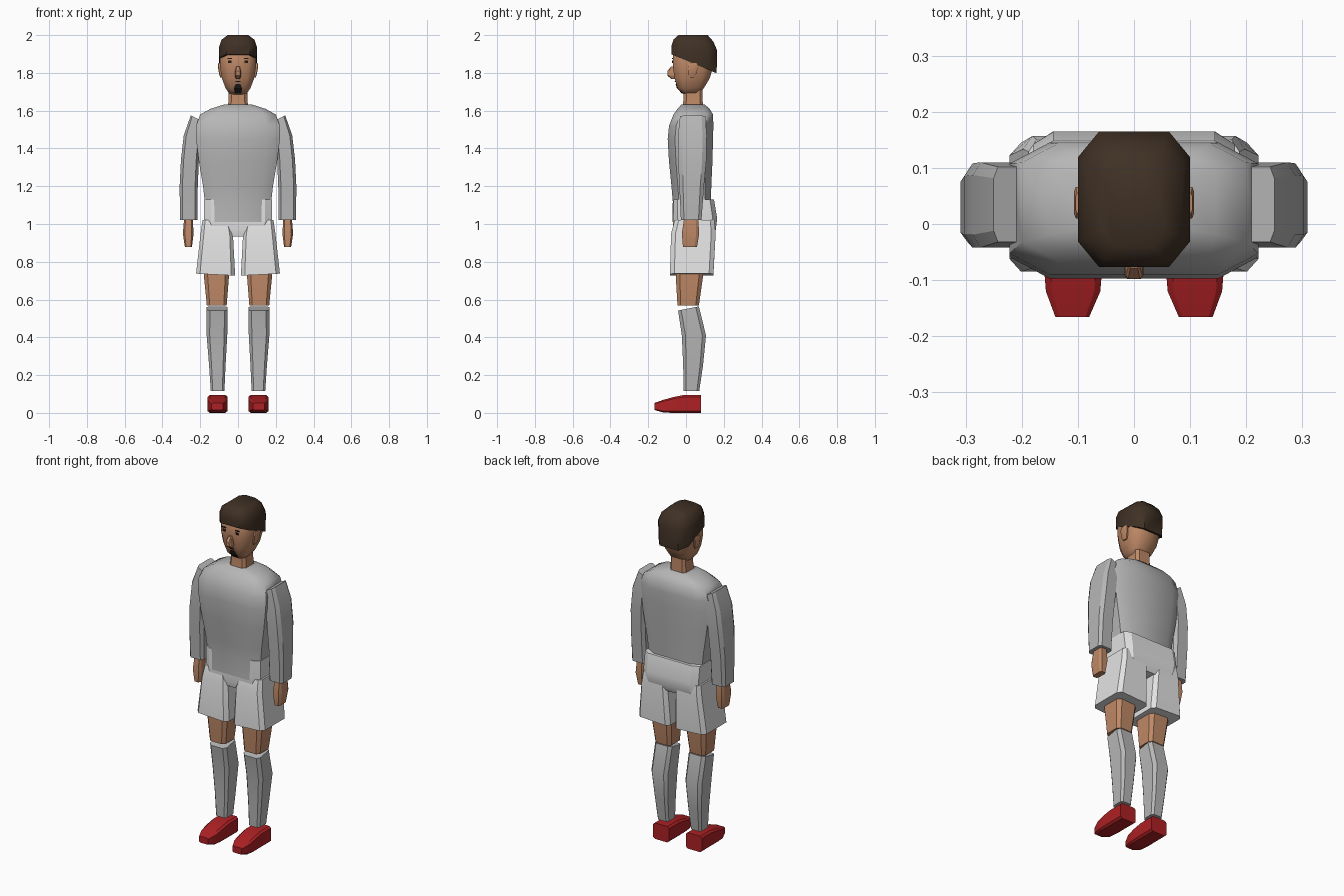
import bpy, bmesh, math


def material(name, rgb):
    m = bpy.data.materials.new(name)
    m.diffuse_color = (*rgb, 1)
    return m


SKIN = material("skin", (0.52, 0.25, 0.135))
HAIR = material("dark_brown", (0.05, 0.03, 0.018))
SHIRT = material("shirt_grey", (0.47, 0.47, 0.47))
SHORTS = material("shorts_light_grey", (0.76, 0.76, 0.76))
RED = material("shoe_red", (0.42, 0.015, 0.018))
BLACK = material("near_black", (0.012, 0.01, 0.008))


def loft(name, mat, rings, cut=0.3, side=1, along_y=False, smooth=25):
    """Join eight-sided rings (h, x0, x1, d0, d1, tilt_x, tilt_d) and cap the ends."""
    bm = bmesh.new()
    loops = []
    for ring in rings:
        h, x0, x1, d0, d1 = ring[:5]
        tx, td = ring[5:] if len(ring) > 5 else (0, 0)
        cx, cd, hx, hd = (x0 + x1) / 2, (d0 + d1) / 2, (x1 - x0) / 2, (d1 - d0) / 2
        k = 1 - cut
        outline = [(k, -1), (1, -k), (1, k), (k, 1), (-k, 1), (-1, k), (-1, -k), (-k, -1)]
        loop = []
        for u, v in outline:
            x, d, z = cx + u * hx, cd + v * hd, h + tx * u * hx + td * v * hd
            loop.append(bm.verts.new((side * x, z, d) if along_y else (side * x, d, z)))
        loops.append(loop)
    for a, b in zip(loops, loops[1:]):
        for i in range(8):
            j = (i + 1) % 8
            bm.faces.new((a[i], a[j], b[j], b[i]))
    bm.faces.new(loops[0])
    bm.faces.new(loops[-1])
    bmesh.ops.recalc_face_normals(bm, faces=bm.faces)
    me = bpy.data.meshes.new(name)
    bm.to_mesh(me)
    bm.free()
    ob = bpy.data.objects.new(name, me)
    bpy.context.collection.objects.link(ob)
    me.materials.append(mat)
    bpy.ops.object.select_all(action='DESELECT')
    ob.select_set(True)
    bpy.context.view_layer.objects.active = ob
    bpy.ops.object.shade_smooth_by_angle(angle=math.radians(smooth))
    return ob


def mid(h, hx, d0, d1, tx=0, td=0):
    """Ring centred on x = 0."""
    return (h, -hx, hx, d0, d1, tx, td)


# Shirt body, with sloping shoulders
loft("shirt_body", SHIRT, [
    mid(1.01, 0.172, -0.072, 0.125), mid(1.12, 0.176, -0.07, 0.132),
    mid(1.20, 0.185, -0.077, 0.134), mid(1.33, 0.207, -0.09, 0.14),
    mid(1.45, 0.222, -0.097, 0.143), mid(1.52, 0.222, -0.09, 0.145),
    mid(1.58, 0.2, -0.066, 0.143), mid(1.61, 0.145, -0.045, 0.125),
    mid(1.632, 0.075, -0.025, 0.1)], cut=0.32, smooth=50)

# Upper part of the shorts
loft("shorts_waist", SHORTS, [
    mid(0.935, 0.15, -0.06, 0.14), mid(0.97, 0.172, -0.068, 0.158),
    mid(1.03, 0.18, -0.068, 0.165), mid(1.13, 0.18, -0.066, 0.148)], cut=0.2)

# Neck, head and hair
loft("neck", SKIN, [mid(1.60, 0.055, -0.02, 0.09), mid(1.67, 0.049, -0.012, 0.088),
                    mid(1.76, 0.049, -0.012, 0.088)])
loft("head", SKIN, [
    mid(1.685, 0.043, -0.012, 0.065), mid(1.72, 0.066, -0.045, 0.095),
    mid(1.77, 0.085, -0.06, 0.125), mid(1.83, 0.095, -0.069, 0.143),
    mid(1.91, 0.095, -0.069, 0.15), mid(1.96, 0.07, -0.04, 0.12)], cut=0.42, smooth=50)
loft("hair", HAIR, [
    mid(1.848, 0.099, -0.076, 0.162, 0, -0.42), mid(1.93, 0.1, -0.077, 0.165, 0, -0.1),
    mid(1.972, 0.087, -0.065, 0.145, 0, -0.06), mid(2.0, 0.055, -0.04, 0.115)],
    cut=0.38, smooth=50)
loft("nose", SKIN, [mid(1.768, 0.01, -0.078, -0.05), mid(1.785, 0.017, -0.098, -0.05),
                    mid(1.81, 0.015, -0.098, -0.05), mid(1.835, 0.009, -0.078, -0.05)])

# Goatee and moustache plates
loft("goatee", BLACK, [mid(1.692, 0.018, -0.023, -0.015), mid(1.72, 0.021, -0.049, -0.041),
                       mid(1.742, 0.012, -0.055, -0.047)], cut=0.1)
loft("moustache", BLACK, [mid(1.752, 0.012, -0.059, -0.051),
                          mid(1.757, 0.012, -0.06, -0.052)], cut=0.1)

for s, word in ((1, "left"), (-1, "right")):
    def part(name, mat, rings, **kw):
        return loft(f"{word}_{name}", mat, rings, side=s, **kw)

    # Face details
    part("eyebrow", BLACK, [(1.873, 0.031, 0.056, -0.073, -0.065),
                            (1.879, 0.031, 0.056, -0.073, -0.065)], cut=0.1)
    part("eye", BLACK, [(1.853, 0.034, 0.052, -0.073, -0.065),
                        (1.866, 0.034, 0.052, -0.073, -0.065)], cut=0.1)
    part("ear", SKIN, [(1.775, 0.08, 0.094, 0.018, 0.045), (1.795, 0.085, 0.1, 0.01, 0.055),
                       (1.835, 0.085, 0.107, 0.01, 0.066), (1.852, 0.088, 0.104, 0.02, 0.055)])

    # Sleeve and hand
    part("sleeve", SHIRT, [
        (1.02, 0.215, 0.307, -0.027, 0.082), (1.2, 0.213, 0.309, -0.035, 0.095),
        (1.34, 0.207, 0.302, -0.042, 0.108), (1.47, 0.197, 0.287, -0.042, 0.11),
        (1.562, 0.2, 0.25, -0.032, 0.102, 0.5, 0)])
    part("hand", SKIN, [
        (0.877, 0.244, 0.281, -0.016, 0.058), (0.95, 0.235, 0.292, -0.022, 0.07),
        (1.03, 0.24, 0.285, -0.01, 0.064)], cut=0.35)

    # Shorts leg, thigh, sock and shoe
    part("shorts_leg", SHORTS, [
        (0.732, 0.015, 0.222, -0.085, 0.145, 0.05, 0),
        (0.95, 0.027, 0.198, -0.079, 0.157), (1.02, 0.045, 0.188, -0.06, 0.15)], cut=0.2)
    part("thigh", SKIN, [
        (0.568, 0.06, 0.165, -0.045, 0.068), (0.72, 0.048, 0.18, -0.054, 0.09),
        (0.8, 0.048, 0.18, -0.054, 0.09)])
    part("sock", SHIRT, [
        (0.115, 0.072, 0.144, -0.012, 0.07), (0.25, 0.066, 0.153, -0.015, 0.09),
        (0.41, 0.057, 0.166, -0.022, 0.106), (0.553, 0.055, 0.166, -0.042, 0.068, 0, 0.2)])
    part("shoe", RED, [
        (-0.166, 0.08, 0.14, 0.02, 0.058), (-0.12, 0.06, 0.157, 0.007, 0.074),
        (-0.07, 0.056, 0.161, 0.005, 0.088), (-0.01, 0.055, 0.161, 0.005, 0.1),
        (0.08, 0.055, 0.161, 0.005, 0.1)], cut=0.22, along_y=True)

# Rest the soles on the ground
for ob in bpy.data.objects:
    if ob.name.endswith("shoe"):
        ob.location.z = -0.005
